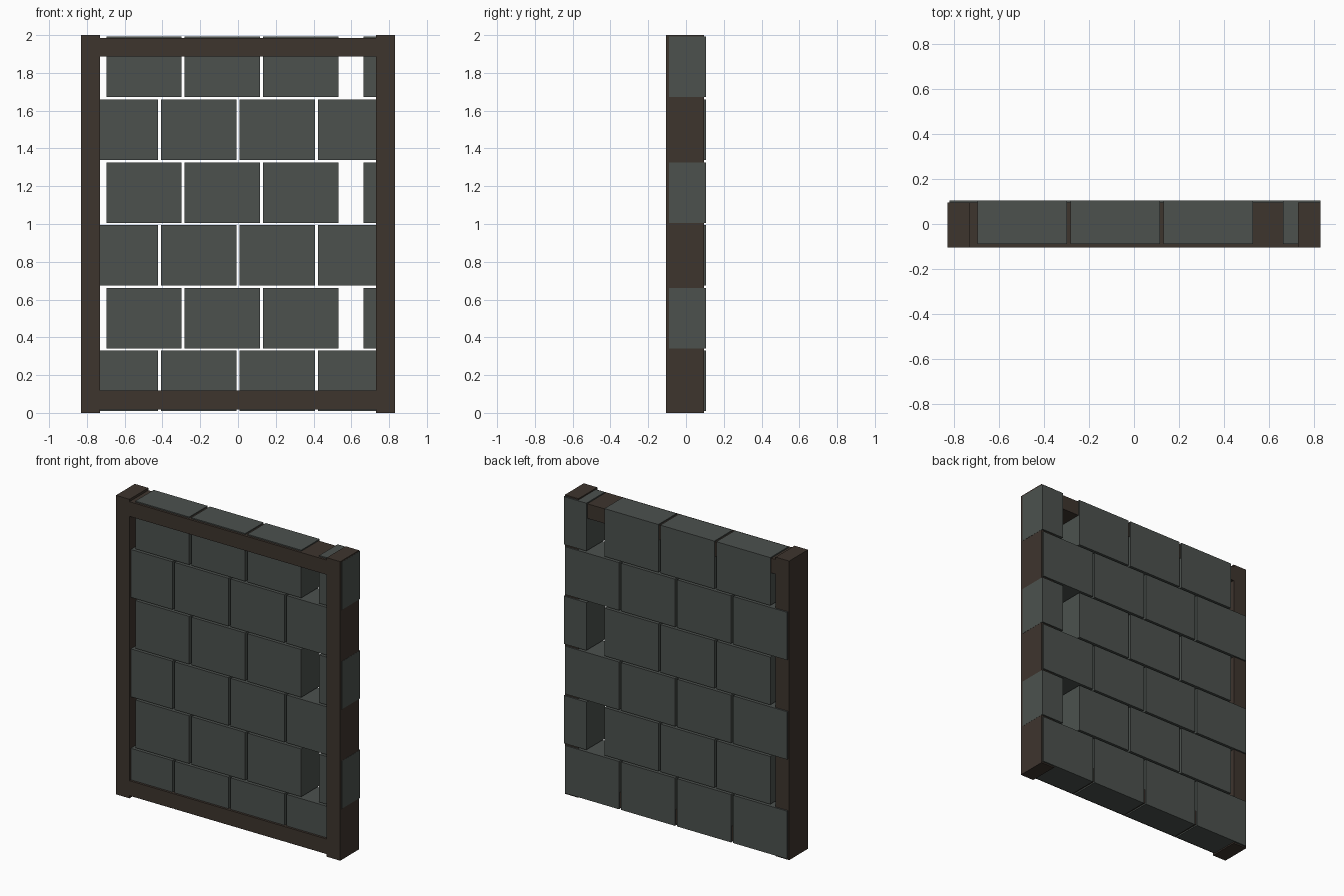
import bpy, bmesh
from mathutils import Vector

if "Cube" in bpy.data.objects:
    bpy.data.objects.remove(bpy.data.objects["Cube"])


def material(name, col):
    m = bpy.data.materials.new(name)
    m.diffuse_color = (*col, 1)
    m.use_nodes = True
    m.node_tree.nodes["Principled BSDF"].inputs["Base Color"].default_value = m.diffuse_color
    return m


STONE = material("grey_green_stone", (0.072, 0.083, 0.076))
WOOD = material("dark_brown_wood", (0.048, 0.035, 0.027))


def box(name, x, y, z, mat):
    """Box from (min, max) ranges on each axis."""
    bm = bmesh.new()
    bmesh.ops.create_cube(bm, size=1)
    lo, hi = Vector((x[0], y[0], z[0])), Vector((x[1], y[1], z[1]))
    for v in bm.verts:
        v.co = Vector([lo[i] + (v.co[i] + 0.5) * (hi[i] - lo[i]) for i in range(3)])
    me = bpy.data.meshes.new(name)
    bm.to_mesh(me)
    bm.free()
    me.materials.append(mat)
    ob = bpy.data.objects.new(name, me)
    bpy.context.collection.objects.link(ob)
    return ob


# Wooden frame: two posts and two rails
FY = (-0.105, 0.095)
box("left_post", (-0.83, -0.73), FY, (0, 2), WOOD)
box("right_post", (0.73, 0.83), FY, (0, 2), WOOD)
box("bottom_rail", (-0.73, 0.73), FY, (0.018, 0.118), WOOD)
box("top_rail", (-0.73, 0.73), FY, (1.886, 1.984), WOOD)

# Stone blocks: six courses, alternate courses shifted sideways
BY = (-0.09, 0.105)
W, PITCH, H, RISE = 0.399, 0.4145, 0.32, 0.3325
for row in range(6):
    z0 = 0.009 + row * RISE
    shifted = row % 2 == 1
    start = -1.5 * PITCH + (0.124 if shifted else 0)
    for i in range(3 if shifted else 4):
        c = start + i * PITCH
        box(f"block_{row}_{i}", (c - W / 2, c + W / 2), BY, (z0, z0 + H), STONE)
    if shifted:
        # short end block filling the shifted course
        box(f"end_block_{row}", (0.664, 0.831), BY, (z0, z0 + H), STONE)
